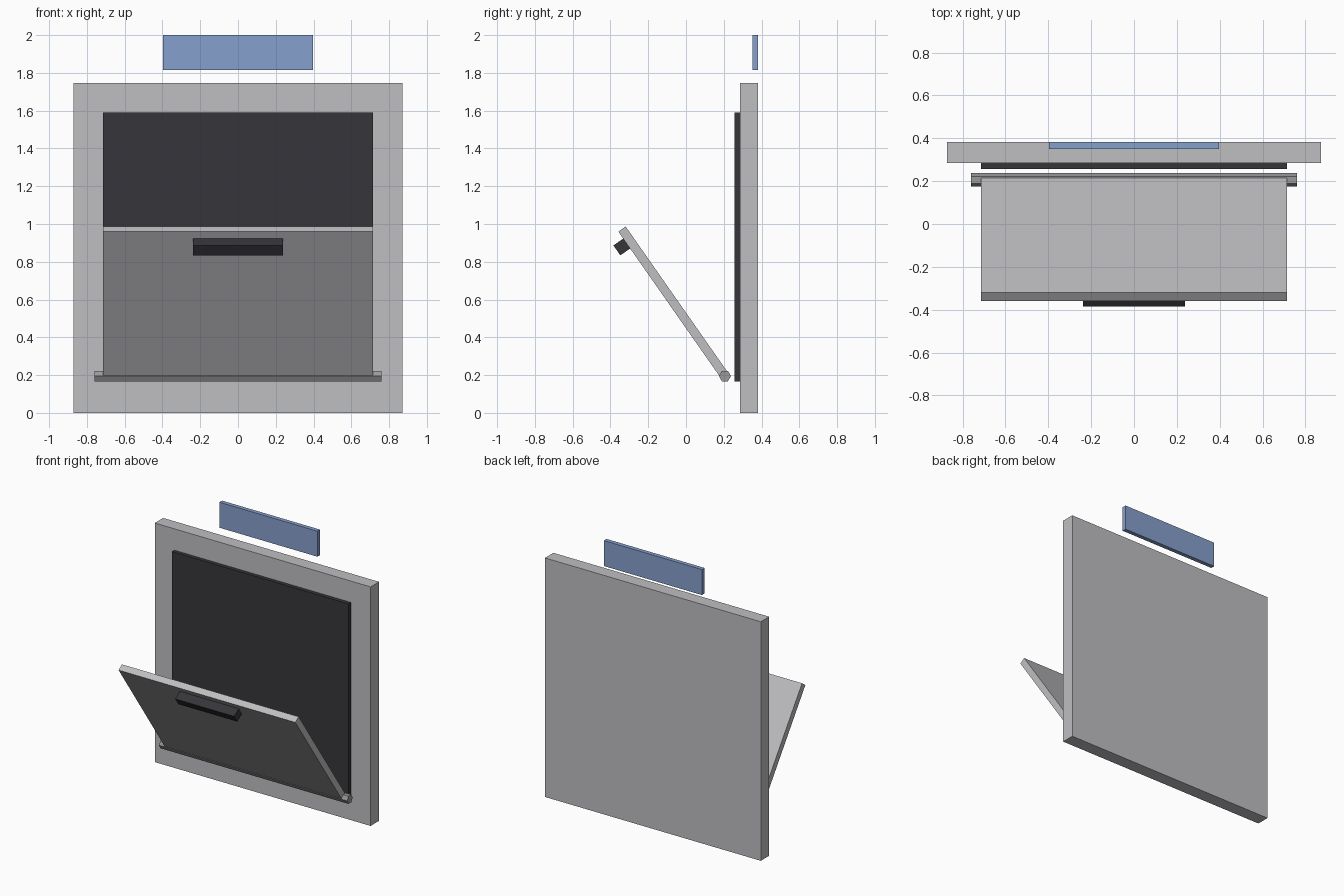
import bpy
import math
from mathutils import Matrix, Vector

cube = bpy.data.objects.get("Cube")
if cube:
    bpy.data.objects.remove(cube, do_unlink=True)


def material(name, rgb):
    mat = bpy.data.materials.new(name)
    mat.use_nodes = True
    mat.diffuse_color = (*rgb, 1)
    mat.node_tree.nodes["Principled BSDF"].inputs["Base Color"].default_value = (*rgb, 1)
    return mat


steel = material("light steel", (0.52, 0.52, 0.54))
hinge_grey = material("hinge grey", (0.32, 0.32, 0.33))
black = material("charcoal", (0.037, 0.035, 0.042))
blue = material("sign blue", (0.24, 0.35, 0.61))


def box(name, low, high, mat, frame=Matrix.Identity(4)):
    """Box between two corners, optionally placed in a tilted frame."""
    low, high = Vector(low), Vector(high)
    bpy.ops.mesh.primitive_cube_add(size=1)
    obj = bpy.context.object
    obj.name = name
    obj.data.transform(Matrix.Translation((low + high) / 2) @ Matrix.Diagonal((*(high - low), 1)))
    obj.matrix_world = frame
    obj.data.materials.append(mat)
    return obj


# Wall plate, dark opening and floating sign
box("wall_plate", (-0.872, 0.285, 0), (0.872, 0.382, 1.746), steel)
box("dark_opening", (-0.714, 0.257, 0.165), (0.714, 0.285, 1.59), black)
box("sign_plate", (-0.396, 0.351, 1.814), (0.396, 0.382, 2), blue)

# Hinge rod: six-sided, running across the foot of the flap
pivot = Vector((0, 0.206, 0.195))
bpy.ops.mesh.primitive_cylinder_add(vertices=6, radius=0.032, depth=1.52)
rod = bpy.context.object
rod.name = "hinge_rod"
rod.data.transform(Matrix.Rotation(math.radians(90), 4, "Y"))
rod.data.transform(Matrix.Rotation(math.radians(
    0 if max(v.co.y for v in rod.data.vertices) > 0.03 else 90), 4, "X"))
rod.location = pivot
rod.data.materials.append(hinge_grey)

# Flap and its handle, tilted forward about the hinge
tilt = Matrix.Translation(pivot) @ Matrix.Rotation(math.radians(35), 4, "X")
box("flap", (-0.714, -0.0237, 0), (0.714, 0.0237, 0.95), steel, tilt)
box("flap_handle", (-0.238, -0.087, 0.841), (0.238, -0.0237, 0.905), black, tilt)
